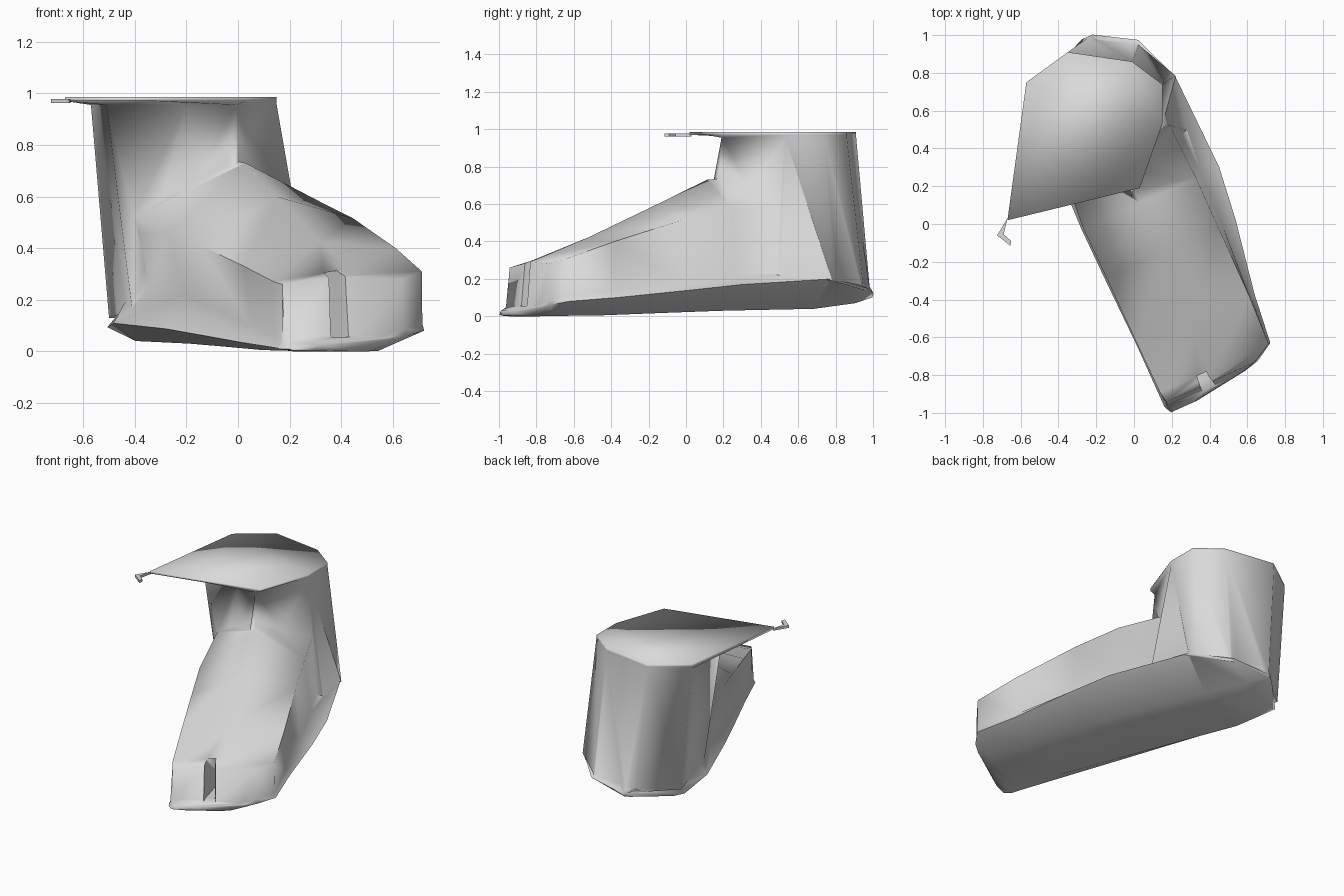
import bpy, bmesh, math
from mathutils import Vector

if "Cube" in bpy.data.objects:
    bpy.data.objects.remove(bpy.data.objects["Cube"])

grey = bpy.data.materials.new("light grey")
grey.use_nodes = True
grey.diffuse_color = (0.7, 0.7, 0.7, 1)
grey.node_tree.nodes["Principled BSDF"].inputs["Base Color"].default_value = (0.7, 0.7, 0.7, 1)

TOE = Vector((0.41, -0.912, 0))    # heel to toe
SIDE = Vector((0.912, 0.41, 0))    # across the foot


def foot_point(u, v, z):
    return TOE * u + SIDE * v + Vector((0, 0, z))


def loft(name, rings):
    """Skin a list of equal rings and cap both ends."""
    bm = bmesh.new()
    rows = [[bm.verts.new(p) for p in ring] for ring in rings]
    n = len(rows[0])
    for a, b in zip(rows, rows[1:]):
        for i in range(n):
            j = (i + 1) % n
            bm.faces.new((a[i], a[j], b[j], b[i]))
    bm.faces.new(rows[0])
    bm.faces.new(rows[-1])
    bmesh.ops.recalc_face_normals(bm, faces=bm.faces[:])
    mesh = bpy.data.meshes.new(name)
    bm.to_mesh(mesh)
    bm.free()
    mesh.materials.append(grey)
    obj = bpy.data.objects.new(name, mesh)
    bpy.context.collection.objects.link(obj)
    return obj


def combine(obj, other, operation):
    """Apply a boolean and drop the second solid."""
    mod = obj.modifiers.new("combine", 'BOOLEAN')
    mod.operation = operation
    mod.object = other
    mod.solver = 'EXACT'
    bpy.context.view_layer.objects.active = obj
    bpy.ops.object.modifier_apply(modifier=mod.name)
    bpy.data.objects.remove(other)


def smooth(obj, degrees):
    bpy.ops.object.select_all(action='DESELECT')
    obj.select_set(True)
    bpy.context.view_layer.objects.active = obj
    bpy.ops.object.shade_smooth_by_angle(angle=math.radians(degrees))


# Foot: u, rim left v, rim right v, bottom z, arch crease z, rim right z,
# top left v, top left z, middle z, top right v, top right z
stations = [
    (-1.005, 0.15, 0.21, 0.1, 0.12, 0.12, 0.16, 0.13, 0.14, 0.2, 0.13),
    (-0.88, -0.16, 0.42, 0.07, 0.15, 0.15, -0.05, 0.25, 0.35, 0.25, 0.3),
    (-0.62, -0.25, 0.52, 0.04, 0.27, 0.20, -0.21, 0.54, 0.78, 0.38, 0.6),
    (-0.09, -0.265, 0.535, 0.03, 0.22, 0.17, -0.255, 0.46, 0.73, 0.40, 0.575),
    (0.2, -0.26, 0.5, 0.02, 0.17, 0.14, -0.25, 0.41, 0.6, 0.40, 0.515),
    (0.6, -0.25, 0.43, 0.005, 0.1, 0.1, -0.245, 0.33, 0.425, 0.40, 0.4),
    (0.87, -0.25, 0.40, 0.002, 0.05, 0.08, -0.24, 0.27, 0.32, 0.39, 0.31),
    (0.93, -0.25, 0.30, 0.0, 0.04, 0.06, -0.23, 0.26, 0.29, 0.28, 0.28),
    (0.95, -0.25, 0.22, 0.0, 0.03, 0.05, -0.23, 0.05, 0.06, 0.2, 0.06),
    (0.99, -0.23, -0.08, 0.004, 0.02, 0.02, -0.21, 0.03, 0.03, -0.1, 0.03),
]
rings = []
for u, vl, vr, zb, zl, zr, tl, tlz, mz, tr, trz in stations:
    w = vr - vl
    section = [(vl + 0.12 * w, zb), (vr - 0.3 * w, zb), (vr, zr),
               (0.75 * tr + 0.25 * vr, zr + 0.12 * (trz - zr)),
               (tr, trz), (0.5 * tl + 0.5 * tr, mz), (tl, tlz),
               (vl + 0.35 * zl, zl), (vl, 0.7 * zb + 0.3 * zl)]
    rings.append([foot_point(u, v, z) for v, z in section])
foot = loft("foot", rings)

# Cleft between the toes
wedge = [(0.6, 0.02), (0.9, -0.03), (1.1, -0.04), (1.1, 0.08), (0.9, 0.03)]
cutter = loft("toe_cleft_cutter", [[foot_point(u, v, z) for u, v in wedge] for z in (0.055, 0.8)])
combine(foot, cutter, 'DIFFERENCE')
smooth(foot, 72)

# Leg: flat top with an overhanging front flap, widening to the heel
back = [(-0.57, 0.75), (-0.35, 0.91), (-0.01, 0.86), (0.15, 0.74), (0.15, 0.53)]
flap = back + [(0.03, 0.19), (-0.32, 0.105), (-0.67, 0.02)]
ankle = back + [(-0.005, 0.19), (-0.2, 0.28), (-0.51, 0.35)]
heel = [(-0.5, 0.765), (-0.245, 0.985), (0.025, 0.95), (0.22, 0.785),
        (0.28, 0.5), (-0.03, 0.05), (-0.12, 0.25), (-0.41, 0.39)]
heel_heights = (0.13, 0.12, 0.14, 0.19, 0.21, 0.2, 0.2, 0.16)
leg_rings = [[Vector((x, y, z)) for x, y in ring]
             for ring, z in ((flap, 0.985), (flap, 0.97), (ankle, 0.955))]
leg_rings.append([Vector((x, y, z)) for (x, y), z in zip(heel, heel_heights)])
leg = loft("leg", leg_rings)
smooth(leg, 100)
combine(foot, leg, 'UNION')
foot.name = "foot_and_leg"

# Curled tip at the flap corner
tip = [(-0.67, 0.03), (-0.725, -0.06), (-0.655, -0.115), (-0.65, -0.09), (-0.69, -0.055)]
smooth(loft("flap_tip", [[Vector((x, y, z)) for x, y in tip] for z in (0.962, 0.978)]), 40)
